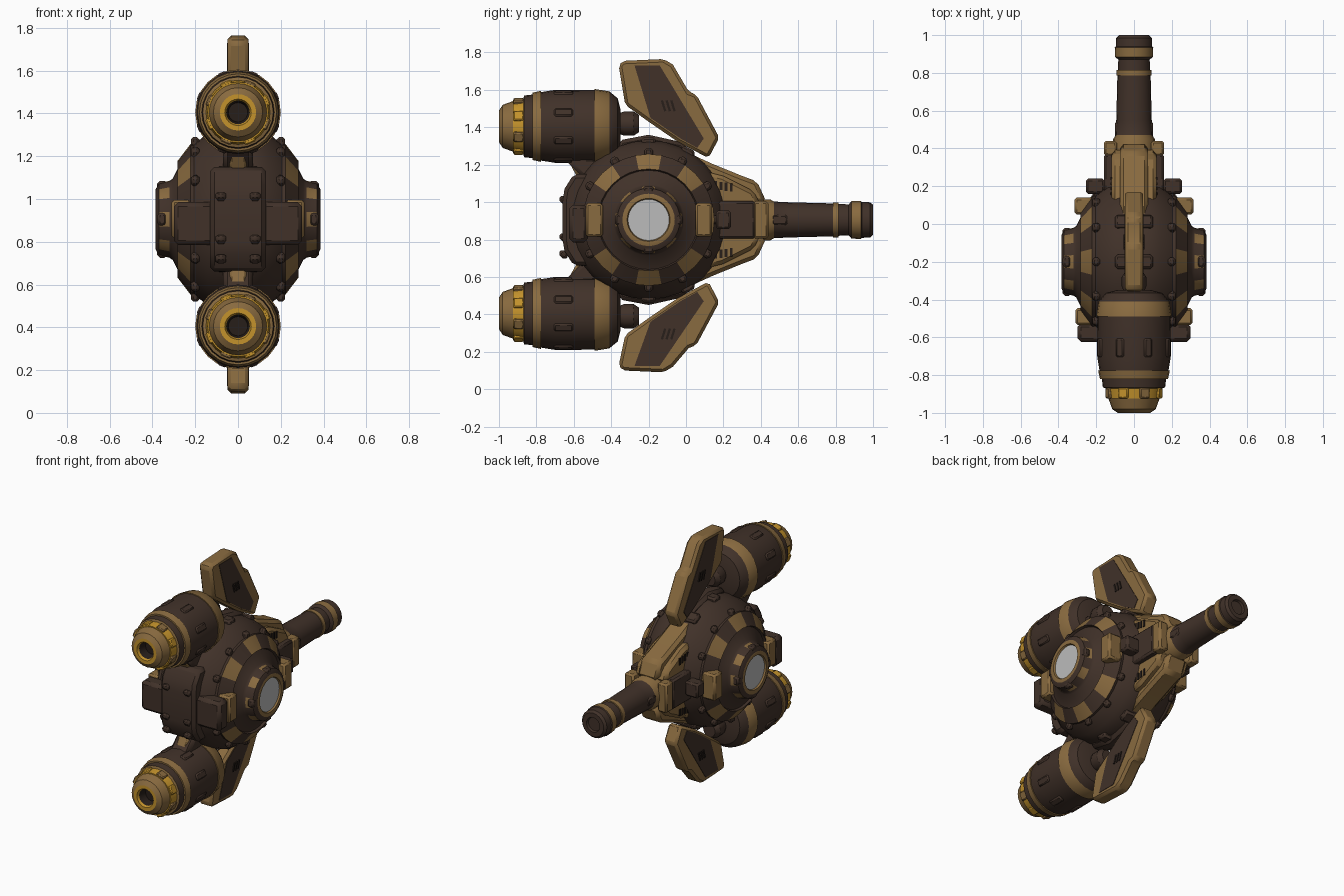
import bpy, bmesh, math
from mathutils import Vector, Matrix

if "Cube" in bpy.data.objects:
    bpy.data.objects.remove(bpy.data.objects["Cube"])

CY, CZ = -0.2, 0.905   # hull centre in y and mirror height in z


def material(name, rgb):
    m = bpy.data.materials.new(name)
    m.diffuse_color = (*rgb, 1)
    m.use_nodes = True
    m.node_tree.nodes["Principled BSDF"].inputs["Base Color"].default_value = m.diffuse_color
    return m


MATS = [material("dark_brown", (0.052, 0.031, 0.022)), material("tan", (0.25, 0.145, 0.05)),
        material("gold", (0.55, 0.29, 0.025)), material("pale_grey", (0.5, 0.5, 0.5)),
        material("black_brown", (0.02, 0.013, 0.01))]
D, T, G, W, K, A = 0, 1, 2, 3, 4, 9   # A alternates tan and dark round the axis


def finish(name, bm, bevel=0.0, angle=32):
    bmesh.ops.remove_doubles(bm, verts=bm.verts, dist=1e-5)
    bmesh.ops.recalc_face_normals(bm, faces=bm.faces)
    me = bpy.data.meshes.new(name)
    bm.to_mesh(me)
    bm.free()
    for m in MATS:
        me.materials.append(m)
    ob = bpy.data.objects.new(name, me)
    bpy.context.collection.objects.link(ob)
    if bevel:
        mod = ob.modifiers.new("bevel", 'BEVEL')
        mod.width, mod.segments = bevel, 1
        mod.limit_method = 'ANGLE'
    bpy.ops.object.select_all(action='DESELECT')
    ob.select_set(True)
    bpy.context.view_layer.objects.active = ob
    bpy.ops.object.shade_smooth_by_angle(angle=math.radians(angle))
    return ob


def lathe(name, profile, codes, centre, axis='Y', n=24):
    """Spin (position, radius) points; codes give the colour of each band."""
    bm = bmesh.new()
    c = Vector(centre)
    rings = []
    for p, r in profile:
        ring = []
        for i in range(n):
            a = 2 * math.pi * (i - 1) / n
            u, v = r * math.cos(a), r * math.sin(a)
            ring.append(bm.verts.new(c + Vector((p, u, v) if axis == 'X' else (u, p, v))))
        rings.append(ring)
    for k, code in enumerate(codes):
        for i in range(n):
            j = (i + 1) % n
            f = bm.faces.new((rings[k][i], rings[k][j], rings[k + 1][j], rings[k + 1][i]))
            f.material_index = (T if i % 4 < 2 else D) if code == A else code
    return finish(name, bm)


def box(name, centre, size, mat, tilt=0.0, bevel=0.012, matrix=None):
    bm = bmesh.new()
    bmesh.ops.create_cube(bm, size=1)
    bm.transform(Matrix.Translation(centre) @ Matrix.Rotation(tilt, 4, 'X') @ Matrix.Diagonal((*size, 1)))
    if matrix:
        bm.transform(matrix)
    for f in bm.faces:
        f.material_index = mat
    return finish(name, bm, bevel)


def slab(name, pts, half, mat, bevel=0.02):
    """Extrude a (y, z) outline sideways to x = +-half."""
    bm = bmesh.new()
    f = bm.faces.new([bm.verts.new((-half, y, z)) for y, z in pts])
    ext = bmesh.ops.extrude_face_region(bm, geom=[f])['geom']
    bmesh.ops.translate(bm, vec=(2 * half, 0, 0), verts=[g for g in ext if isinstance(g, bmesh.types.BMVert)])
    for f in bm.faces:
        f.material_index = mat
    return finish(name, bm, bevel)


def flip(pts, s, stretch=0.0):
    """Mirror an outline below the hull when s is -1."""
    return [(y, z if s > 0 else 2 * CZ - z + (stretch if z > 1.65 else 0)) for y, z in pts]


# round hull with stepped rings and a porthole on each side
half = [(0.374, 0), (0.374, 0.11), (0.385, 0.115), (0.385, 0.14), (0.37, 0.168), (0.32, 0.18),
        (0.305, 0.19), (0.268, 0.265), (0.283, 0.272), (0.222, 0.352), (0.205, 0.35), (0.14, 0.405), (0.07, 0.425)]
codes = [W, T, T, D, A, D, D, D, A, D, D, D]
lathe("hull", half + [(-x, r) for x, r in reversed(half)], codes + [D] + codes[::-1], (0, CY, CZ), 'X', 32)

# blocks round the hull rim and clamps round each porthole
for i in range(12):
    rot = Matrix.Translation((0, CY, CZ)) @ Matrix.Rotation(math.radians(30 * i), 4, 'X')
    box("rim_block", (0, 0, 0.418), (0.2, 0.075, 0.045), D, matrix=rot)
    for s in (-1, 1):
        box("rim_rib", (s * 0.2, 0, 0.355), (0.04, 0.045, 0.06), D, matrix=rot)
for i in range(4):
    rot = Matrix.Translation((0, CY, CZ)) @ Matrix.Rotation(math.radians(90 * i), 4, 'X')
    for s in (-1, 1):
        box("porthole_clamp", (s * 0.355, 0, 0.16), (0.045, 0.06, 0.04), D, matrix=rot)

for s in (-1, 1):
    # tan side blocks and dark shoulder pieces
    box("side_block_front", (s * 0.255, -0.49, CZ), (0.11, 0.09, 0.18), T)
    box("side_block_rear", (s * 0.255, 0.095, CZ), (0.12, 0.09, 0.18), T)
    box("rear_lug", (s * 0.205, 0.2, CZ), (0.1, 0.08, 0.1), D)
    box("rear_arm", (s * 0.13, 0.22, CZ), (0.06, 0.3, 0.2), D)
    box("mount_cheek", (s * 0.125, 0.4, CZ), (0.07, 0.08, 0.2), T)
    # face arms and rivets
    box("face_arm", (s * 0.2, -0.575, 0.885), (0.2, 0.1, 0.2), D, bevel=0.02)
    for z in (0.72, 0.81, 1.01):
        box("face_rivet", (s * 0.08, -0.655, z), (0.05, 0.035, 0.05), D, tilt=math.radians(45))

# armoured face plate
slab("face_plate", [(-0.6, 0.66), (-0.65, 0.74), (-0.66, 0.8), (-0.66, 1.0), (-0.65, 1.07),
                    (-0.6, 1.15), (-0.5, 1.15), (-0.5, 0.66)], 0.13, D)

# engine profile: hollow nozzle, gold collar, banded barrel
engine = [(-0.93, 0), (-0.93, 0.045), (-0.985, 0.055), (-1.0, 0.062), (-1.0, 0.085), (-0.98, 0.115),
          (-0.925, 0.135), (-0.925, 0.142), (-0.87, 0.15), (-0.865, 0.165), (-0.82, 0.17), (-0.82, 0.18),
          (-0.775, 0.19), (-0.775, 0.183), (-0.7, 0.195), (-0.49, 0.194), (-0.49, 0.2), (-0.41, 0.187),
          (-0.365, 0.15), (-0.35, 0.09), (-0.35, 0)]
bands = [K, K, G, G, T, T, G, G, T, D, T, T, T, D, D, T, T, D, D, D]
fin = [(-0.36, 1.73), (-0.34, 1.755), (-0.12, 1.765), (-0.07, 1.735), (0.015, 1.59), (0.055, 1.575),
       (0.178, 1.345), (0.12, 1.235), (-0.04, 1.32), (-0.2, 1.43), (-0.325, 1.52)]
panel = [(-0.275, 1.73), (-0.14, 1.73), (0.095, 1.34), (0.06, 1.29), (-0.03, 1.34), (-0.19, 1.45)]
brace = [(-0.66, 1.24), (-0.5, 1.24), (-0.38, 1.2), (-0.42, 1.1), (-0.52, 1.1)]
fairing = [(0.02, 1.26), (0.14, 1.205), (0.3, 1.14), (0.38, 1.11), (0.43, 1.0), (0.1, 0.99), (0.02, 1.1)]
cheek = [(0.08, 1.17), (0.2, 1.14), (0.36, 1.06), (0.4, 0.985), (0.15, 0.985)]
for s in (1, -1):
    ez = CZ + s * 0.5
    lathe("engine", engine, bands, (0, 0, ez), n=24)
    for i in range(8):
        rot = Matrix.Translation((0, 0, ez)) @ Matrix.Rotation(math.radians(45 * i + 22.5), 4, 'Y')
        box("engine_nub", (0, -0.895, 0.143), (0.055, 0.055, 0.025), G if i % 2 else T, bevel=0.006, matrix=rot)
        box("engine_slot", (0, -0.655, 0.193), (0.045, 0.1, 0.018), D, bevel=0.008, matrix=rot)
    # link from engine to fin and brace from engine to hull
    lathe("engine_link", [(-0.37, 0), (-0.37, 0.05), (-0.33, 0.065), (-0.28, 0.065), (-0.25, 0.045), (-0.25, 0)],
          [D] * 5, (0, 0, CZ + s * 0.515), n=12)
    slab("engine_brace", flip(brace, s), 0.07, D)
    box("brace_cap", (0, -0.57, CZ + s * 0.27), (0.08, 0.06, 0.12), T, tilt=s * 0.5)
    # fin with dark panels on both faces
    slab("fin", flip(fin, s, 0.045), 0.048, T, 0.02)
    slab("fin_panel", flip(panel, s, 0.045), 0.051, D, 0)
    for sx in (-1, 1):
        for k in range(3):
            box("fin_vent", (sx * 0.052, -0.12 + 0.025 * k, CZ + s * 0.61), (0.008, 0.012, 0.06), K,
                tilt=s * 0.3, bevel=0)
        for k in range(4):
            box("cheek_vent", (sx * 0.121, 0.16 + 0.027 * k, CZ + s * (0.185 - 0.004 * k)),
                (0.008, 0.014, 0.045), K, bevel=0)
    # rear fairing ridge and its wider cheeks
    slab("fairing_ridge", flip(fairing, s), 0.075, T)
    slab("fairing_cheek", flip(cheek, s), 0.12, T)
    slab("hull_spine", flip([(-0.36, 1.33), (-0.2, 1.36), (-0.02, 1.32), (0.06, 1.24), (-0.02, 1.2), (-0.36, 1.26)], s),
         0.05, D)

# rear barrel with bands and a rounded muzzle
barrel = [(0.3, 0), (0.3, 0.11), (0.45, 0.11), (0.47, 0.098), (0.55, 0.094), (0.785, 0.088), (0.785, 0.093),
          (0.815, 0.093), (0.815, 0.085), (0.87, 0.083), (0.885, 0.1), (0.935, 0.102), (0.94, 0.096),
          (0.985, 0.094), (1.0, 0.08), (1.0, 0.05), (0.985, 0.045), (0.985, 0)]
lathe("barrel", barrel, [D, T, T, D, D, T, T, T, D, D, T, D, D, D, D, D, D], (0, 0, CZ), n=20)
for sx in (-1, 1):
    box("barrel_lug", (sx * 0.085, 0.5, CZ), (0.03, 0.09, 0.06), D)
